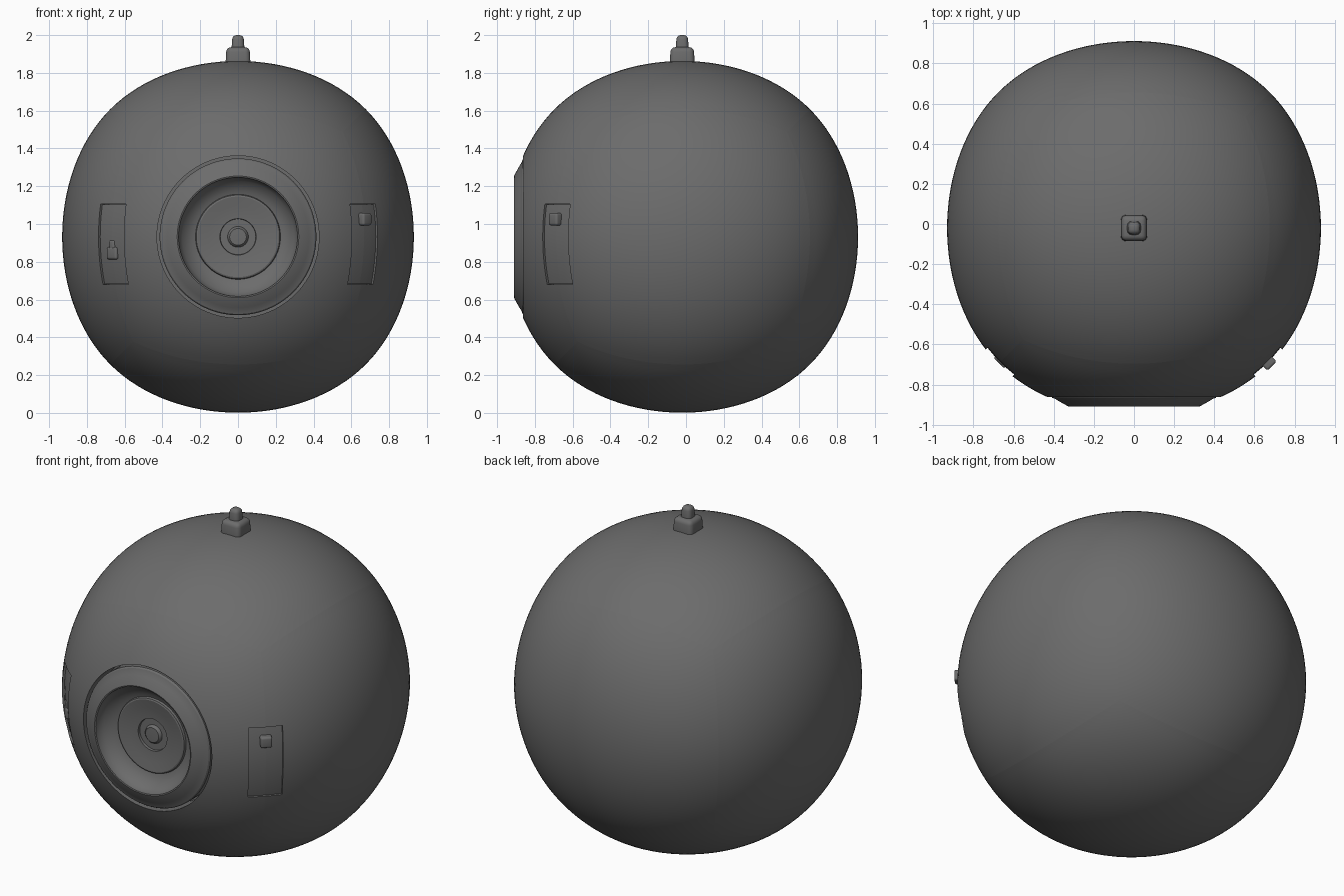
import bpy, bmesh, math
from mathutils import Matrix, Vector

if "Cube" in bpy.data.objects:
    bpy.data.objects.remove(bpy.data.objects["Cube"])

CEN = Vector((0, -0.02, 0.932))
grey = bpy.data.materials.new("dark grey")
grey.diffuse_color = (0.15, 0.15, 0.15, 1)
grey.use_nodes = True
grey.node_tree.nodes["Principled BSDF"].inputs["Base Color"].default_value = grey.diffuse_color


def make(name, bm, angle=30):
    bmesh.ops.recalc_face_normals(bm, faces=bm.faces)
    me = bpy.data.meshes.new(name)
    bm.to_mesh(me)
    bm.free()
    me.materials.append(grey)
    ob = bpy.data.objects.new(name, me)
    bpy.context.collection.objects.link(ob)
    smooth(ob, angle)
    return ob


def select(ob):
    bpy.ops.object.select_all(action='DESELECT')
    ob.select_set(True)
    bpy.context.view_layer.objects.active = ob


def smooth(ob, angle=30):
    select(ob)
    bpy.ops.object.shade_smooth_by_angle(angle=math.radians(angle))


def boolean(ob, cutter, op):
    m = ob.modifiers.new("cut", 'BOOLEAN')
    m.operation, m.object, m.solver = op, cutter, 'EXACT'
    select(ob)
    bpy.ops.object.modifier_apply(modifier=m.name)
    smooth(ob)


def ball(name, radius):
    # Rounded cube: a cube smoothed into a near-sphere
    bm = bmesh.new()
    bmesh.ops.create_cube(bm, size=2 * radius / 0.8395)
    bmesh.ops.translate(bm, verts=bm.verts, vec=CEN)
    ob = make(name, bm)
    m = ob.modifiers.new("round", 'SUBSURF')
    m.levels = m.render_levels = 5
    select(ob)
    bpy.ops.object.modifier_apply(modifier=m.name)
    smooth(ob)
    return ob


def box(name, size, mat, bevel=0.0, taper=1.0):
    bm = bmesh.new()
    bmesh.ops.create_cube(bm, size=1)
    for v in bm.verts:
        if v.co.z > 0:
            v.co.x *= taper
            v.co.y *= taper
        v.co = Vector([a * b for a, b in zip(v.co, size)])
    if bevel:
        bmesh.ops.bevel(bm, geom=bm.edges[:], offset=bevel, segments=4,
                        profile=0.5, affect='EDGES')
    bmesh.ops.transform(bm, matrix=mat, verts=bm.verts)
    return make(name, bm, 40)


def lathe(name, profile, steps=96):
    # Revolve (radius, y) points about the front-facing axis
    bm = bmesh.new()
    vs = [bm.verts.new((r, y, CEN.z)) for r, y in profile]
    es = [bm.edges.new(p) for p in zip(vs, vs[1:])]
    bmesh.ops.spin(bm, geom=vs + es, cent=(0, 0, CEN.z), axis=(0, 1, 0),
                   angle=2 * math.pi, steps=steps)
    bmesh.ops.remove_doubles(bm, verts=bm.verts, dist=1e-5)
    return make(name, bm)


def on_side(side, dist, z):
    # Frame on the ball, 45 degrees to one side of the front; local y points inwards
    d = Vector((side, -1, 0)).normalized()
    return (Matrix.Translation((d.x * dist, CEN.y + d.y * dist, z))
            @ Matrix.Rotation(side * math.pi / 4, 4, 'Z'))


# Body with a front socket for the lens
body = ball("body", 0.931)
socket = lathe("socket_cutter", [(0, -1.1), (0.429, -1.1), (0.429, -0.72), (0, -0.72)])
boolean(body, socket, 'DIFFERENCE')
bpy.data.objects.remove(socket)

# Recessed side panels
for side, label in ((1, "right"), (-1, "left")):
    mat = on_side(side, 0.95, 0.893)
    cutter = box("slot_cutter", (0.19, 0.16, 0.425), mat)
    boolean(body, cutter, 'DIFFERENCE')
    bpy.data.objects.remove(cutter)
    panel = box(label + "_panel", (0.188, 0.16, 0.423), mat)
    core = ball("panel_core", 0.919)
    boolean(panel, core, 'INTERSECT')
    bpy.data.objects.remove(core)

# Button on the right panel, lever on the left one
box("right_button", (0.065, 0.06, 0.065), on_side(1, 0.943, 1.025), 0.012)
box("left_lever_base", (0.075, 0.04, 0.065), on_side(-1, 0.932, 0.845), 0.012)
box("left_lever_tip", (0.04, 0.04, 0.06), on_side(-1, 0.93, 0.885), 0.012)

# Lens: bevelled outer ring, concave dish, raised inner discs
lathe("lens", [
    (0, -0.73), (0.415, -0.73), (0.415, -0.855), (0.408, -0.865), (0.39, -0.872),
    (0.375, -0.882), (0.33, -0.907), (0.322, -0.91), (0.315, -0.908),
    (0.312, -0.885), (0.295, -0.86), (0.27, -0.838), (0.245, -0.823),
    (0.225, -0.817), (0.221, -0.83), (0.213, -0.833), (0.16, -0.824),
    (0.1, -0.816), (0.096, -0.816), (0.094, -0.802), (0.055, -0.802),
    (0.05, -0.815), (0.044, -0.82), (0, -0.822)])

# Top knob: rounded base block and tapered tip
box("knob_base", (0.134, 0.134, 0.115), Matrix.Translation((0, CEN.y, 1.8785)), 0.025, 0.92)
box("knob_tip", (0.072, 0.072, 0.10), Matrix.Translation((0, CEN.y, 1.95)), 0.022, 0.82)
